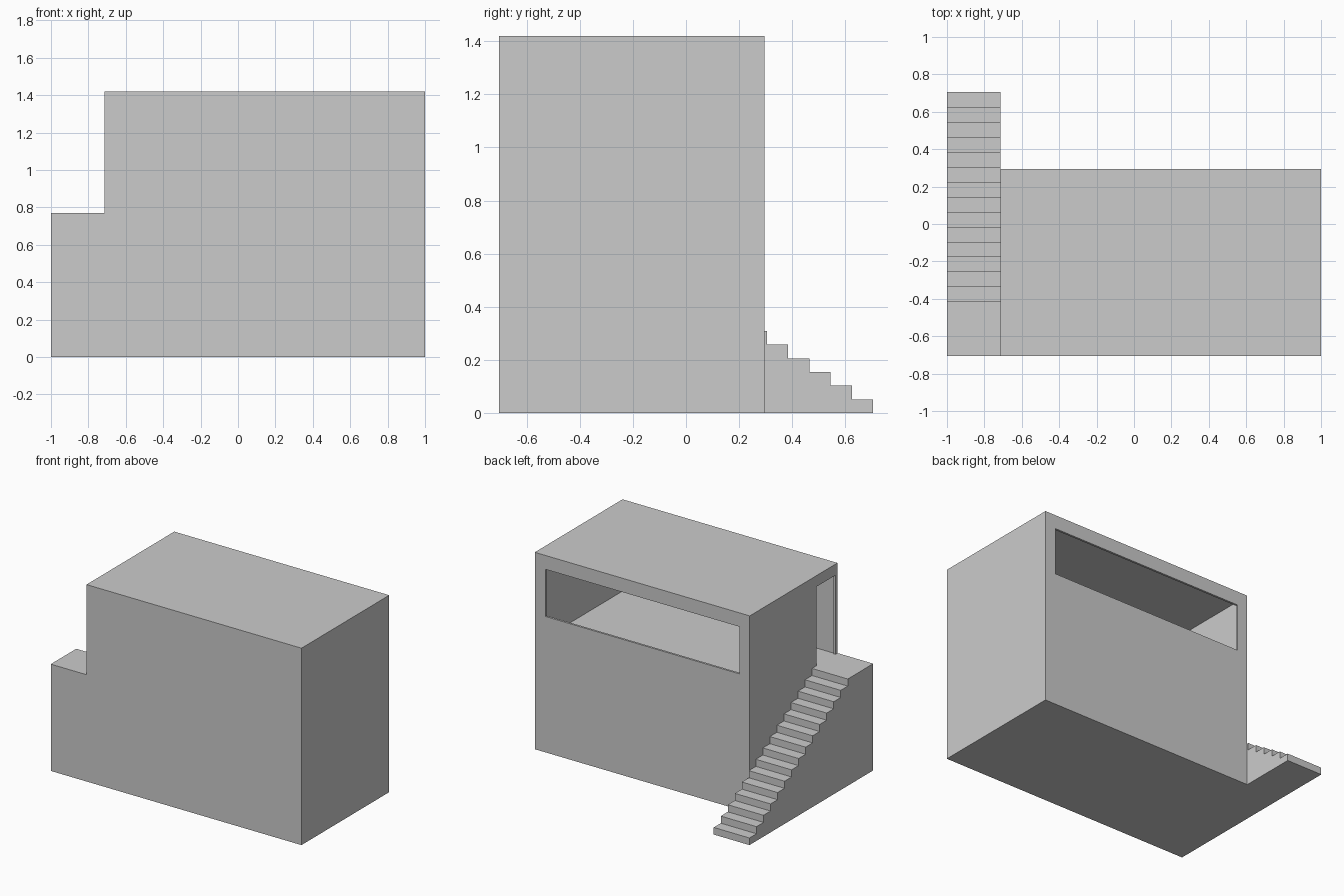
import bpy
import bmesh

if "Cube" in bpy.data.objects:
    bpy.data.objects.remove(bpy.data.objects["Cube"])

FRONT, BACK = -0.705, 0.295      # building depth range
LEFT, RIGHT = -0.715, 1.0        # building width range
HEIGHT, FLOOR, WALL = 1.42, 0.77, 0.015
STEPS, TREAD = 14, 0.08


def make_object(name, bm):
    mesh = bpy.data.meshes.new(name)
    bmesh.ops.recalc_face_normals(bm, faces=bm.faces)
    bm.to_mesh(mesh)
    bm.free()
    obj = bpy.data.objects.new(name, mesh)
    bpy.context.collection.objects.link(obj)
    return obj


def box(name, lo, hi):
    bm = bmesh.new()
    bmesh.ops.create_cube(bm, size=1)
    for v in bm.verts:
        v.co = [(a + b) / 2 + c * (b - a) for a, b, c in zip(lo, hi, v.co)]
    return make_object(name, bm)


def cut(target, name, lo, hi):
    cutter = box(name, lo, hi)
    cutter.hide_render = True
    cutter.display_type = 'WIRE'
    mod = target.modifiers.new(name, 'BOOLEAN')
    mod.operation = 'DIFFERENCE'
    mod.solver = 'EXACT'
    mod.object = cutter


# Building with a hollow upper room, a long back window and a side doorway
building = box("building", (LEFT, FRONT, 0), (RIGHT, BACK, HEIGHT))
cut(building, "room_cutter", (LEFT + WALL, FRONT + WALL, FLOOR),
    (RIGHT - WALL, BACK - WALL, HEIGHT - WALL))
cut(building, "window_cutter", (-0.632, BACK - 0.1, 0.98), (0.913, BACK + 0.1, 1.32))
cut(building, "door_cutter", (LEFT - 0.1, -0.68, FLOOR), (LEFT + 0.1, -0.463, 1.34))

# Solid staircase with a landing: stepped profile in y/z extruded along x
rise = FLOOR / (STEPS + 1)
profile = [(FRONT, 0), (-FRONT, 0)]
for i in range(STEPS):
    y = -FRONT - i * TREAD
    profile += [(y, (i + 1) * rise), (y - TREAD, (i + 1) * rise)]
profile += [(-FRONT - STEPS * TREAD, FLOOR), (FRONT, FLOOR)]
bm = bmesh.new()
face = bm.faces.new([bm.verts.new((-1, y, z)) for y, z in profile])
side = bmesh.ops.extrude_face_region(bm, geom=[face])
bmesh.ops.translate(bm, vec=(LEFT + 1, 0, 0),
                    verts=[g for g in side["geom"] if isinstance(g, bmesh.types.BMVert)])
# Close the outer side if the extrusion removed it
bmesh.ops.holes_fill(bm, edges=[e for e in bm.edges if e.is_boundary], sides=0)
make_object("staircase", bm)
